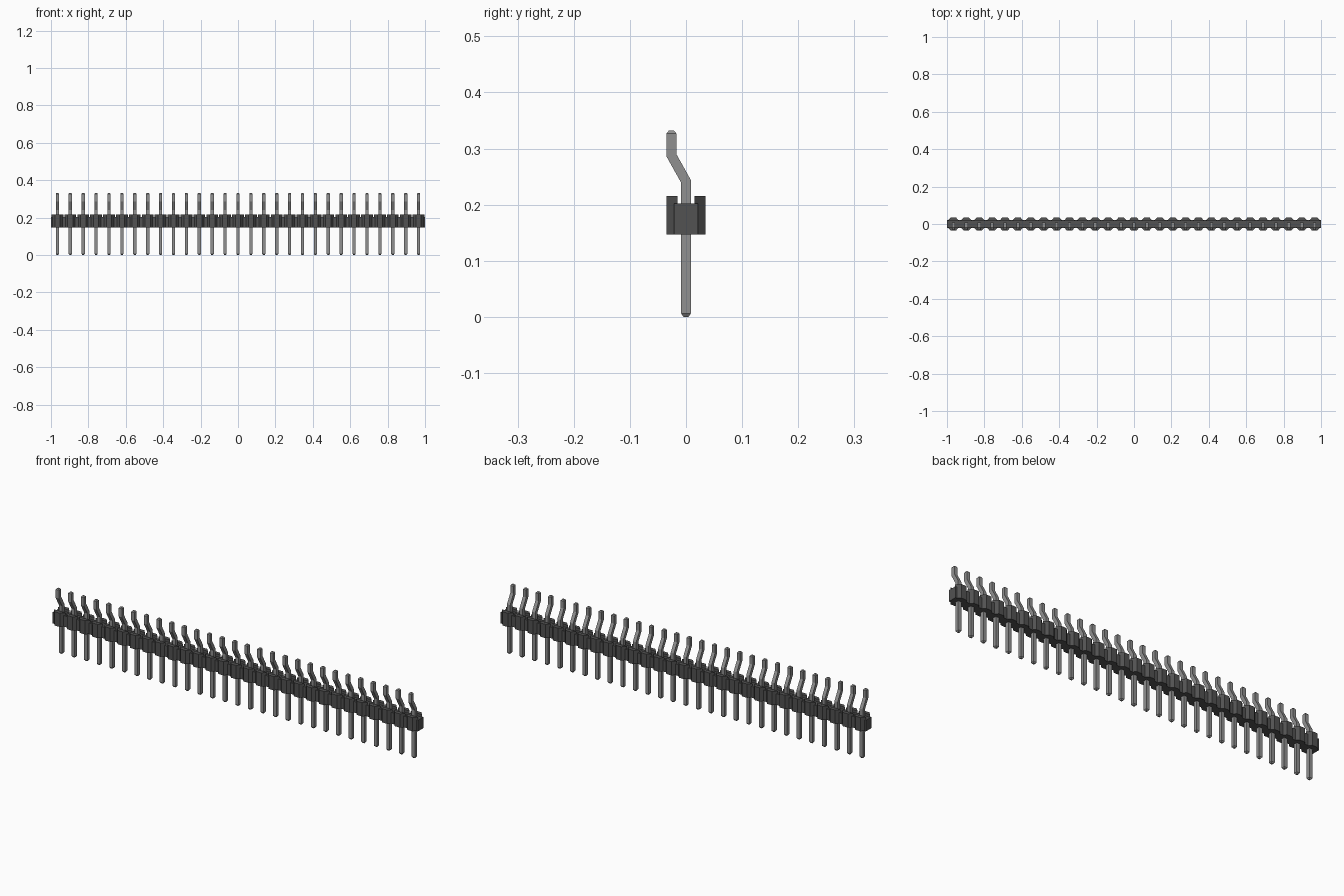
import bpy
import bmesh
from mathutils import Vector

cube = bpy.data.objects.get("Cube")
if cube:
    bpy.data.objects.remove(cube, do_unlink=True)

COUNT = 29
PITCH = 2.0 / COUNT
FIRST_X = -1.0 + PITCH / 2
BASE_Z, FLOOR_Z, TOP_Z = 0.147, 0.202, 0.215   # housing heights
HALF = 0.0087                                  # pin half width


def material(name, value):
    mat = bpy.data.materials.new(name)
    mat.use_nodes = True
    colour = (value, value, value, 1.0)
    mat.diffuse_color = colour
    mat.node_tree.nodes["Principled BSDF"].inputs["Base Color"].default_value = colour
    return mat


def make_object(name, bm, mat):
    bmesh.ops.recalc_face_normals(bm, faces=bm.faces[:])
    mesh = bpy.data.meshes.new(name)
    bm.to_mesh(mesh)
    bm.free()
    mesh.materials.append(mat)
    obj = bpy.data.objects.new(name, mesh)
    bpy.context.collection.objects.link(obj)
    return obj


def prism(bm, outline, z0, z1):
    """Extrude a plan outline between two heights."""
    low = [bm.verts.new((x, y, z0)) for x, y in outline]
    high = [bm.verts.new((x, y, z1)) for x, y in outline]
    bm.faces.new(low)
    bm.faces.new(high)
    for i in range(len(low)):
        j = (i + 1) % len(low)
        bm.faces.new((low[i], low[j], high[j], high[i]))


def repeat(obj):
    """Repeat a part once for every pin position."""
    mod = obj.modifiers.new("row", 'ARRAY')
    mod.count = COUNT
    mod.use_relative_offset = False
    mod.use_constant_offset = True
    mod.constant_offset_displace = (PITCH, 0, 0)


plastic = material("dark_grey_plastic", 0.085)
metal = material("grey_metal", 0.28)

# Housing: a strip with a tapered bump on both sides of every pin
bump = [(-0.026, 0.0215), (-0.014, 0.035), (0.014, 0.035), (0.026, 0.0215)]
edge = [(-1.0, 0.0215)]
for n in range(COUNT):
    edge += [(FIRST_X + n * PITCH + x, y) for x, y in bump]
edge.append((1.0, 0.0215))
bm = bmesh.new()
prism(bm, edge + [(x, -y) for x, y in reversed(edge)], BASE_Z, FLOOR_Z)
make_object("housing", bm, plastic)

# Raised walls on top of the bumps, with a channel between them
wall = [(-0.0315, 0.0155), (-0.014, 0.035), (0.014, 0.035), (0.0315, 0.0155)]
bm = bmesh.new()
for side in (1, -1):
    prism(bm, [(FIRST_X + x, side * y) for x, y in wall], FLOOR_Z, TOP_Z)
repeat(make_object("raised_walls", bm, plastic))

# Pin: square bar with tapered tips and an offset bend above the housing
# stations: centre y, centre z, half width, z shift across the mitred bend
MITRE = 0.0023
stations = [
    (0.0, 0.0, 0.0045, 0.0),
    (0.0, 0.006, HALF, 0.0),
    (0.0, 0.2415, HALF, MITRE),
    (-0.026, 0.288, HALF, MITRE),
    (-0.026, 0.327, HALF, 0.0),
    (-0.026, 0.332, 0.0045, 0.0),
]
bm = bmesh.new()
rings = []
for y, z, h, shift in stations:
    centre = Vector((FIRST_X, y, z))
    rings.append([bm.verts.new(centre + Vector((sx * h, sy * h, sy * shift)))
                  for sx, sy in ((-1, -1), (1, -1), (1, 1), (-1, 1))])
for a, b in zip(rings, rings[1:]):
    for i in range(4):
        j = (i + 1) % 4
        bm.faces.new((a[i], a[j], b[j], b[i]))
bm.faces.new(rings[0])
bm.faces.new(rings[-1])
repeat(make_object("pins", bm, metal))
